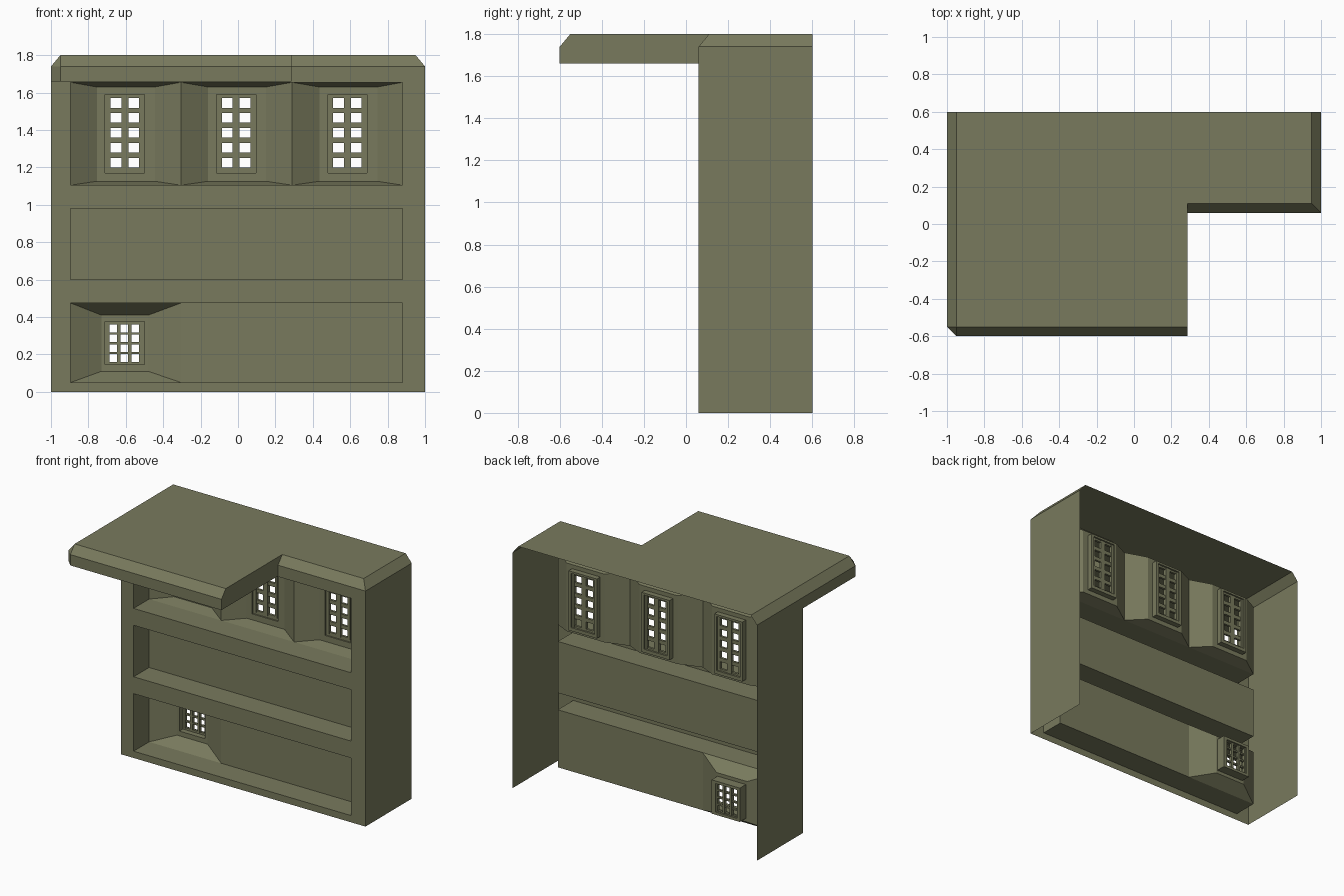
import bpy, bmesh

cube = bpy.data.objects.get("Cube")
if cube:
    bpy.data.objects.remove(cube, do_unlink=True)

stone = bpy.data.materials.new("olive_stone")
stone.use_nodes = True
stone.diffuse_color = (0.19, 0.195, 0.11, 1)
stone.node_tree.nodes["Principled BSDF"].inputs["Base Color"].default_value = stone.diffuse_color

# Main levels: wall face, recess back, window panel, open rear, eaves and roof
FACE, DEEP, PANEL, REAR = 0.06, 0.24, 0.33, 0.60
UNDER, EAVES, ROOF = 1.66, 1.74, 1.80
PITCH = 0.595


def finish(name, bm):
    bmesh.ops.remove_doubles(bm, verts=bm.verts, dist=0.0005)
    mesh = bpy.data.meshes.new(name)
    bm.to_mesh(mesh)
    bm.free()
    mesh.materials.append(stone)
    obj = bpy.data.objects.new(name, mesh)
    bpy.context.scene.collection.objects.link(obj)
    return obj


def face(bm, points):
    unique = list(dict.fromkeys(points))
    bm.faces.new([bm.verts.new(p) for p in unique])


def corners(rect, y):
    x0, x1, z0, z1 = rect
    return [(x0, y, z0), (x1, y, z0), (x1, y, z1), (x0, y, z1)]


def ring(bm, outer, y_outer, inner, y_inner):
    """Four faces joining two rectangles; flat, straight or flared."""
    a, b = corners(outer, y_outer), corners(inner, y_inner)
    for i in range(4):
        j = (i + 1) % 4
        points = [a[i], a[j], b[j], b[i]]
        if len(set(points)) > 2:
            face(bm, points)


def inset(rect, d):
    return (rect[0] + d, rect[1] - d, rect[2] + d, rect[3] - d)


def shift(rect, dx):
    return (rect[0] + dx, rect[1] + dx, rect[2], rect[3])


def box(bm, x0, x1, y0, y1, z0, z1):
    made = bmesh.ops.create_cube(bm, size=1)["verts"]
    for v in made:
        v.co = ((x0 + x1) / 2 + v.co.x * (x1 - x0),
                (y0 + y1) / 2 + v.co.y * (y1 - y0),
                (z0 + z1) / 2 + v.co.z * (z1 - z0))


def lattice(name, rect, cols, rows, pane, y0, y1):
    """Grid of crossing bars around evenly spaced square openings."""
    x0, x1, z0, z1 = rect
    dx, dz = (x1 - x0) / cols, (z1 - z0) / rows
    hx, hz = (dx - pane[0]) / 2, (dz - pane[1]) / 2
    bm = bmesh.new()
    for i in range(cols + 1):
        c = x0 + i * dx
        box(bm, max(c - hx, x0), min(c + hx, x1), y0, y1, z0, z1)
    for i in range(rows + 1):
        c = z0 + i * dz
        box(bm, x0, x1, y0 + 0.004, y1 - 0.004, max(c - hz, z0), min(c + hz, z1))
    finish(name, bm)


def casing(name, rect, opening, back, grid_y):
    """Sleeve pushed through the panel, stepping in to the grid."""
    bm = bmesh.new()
    lip = inset(rect, 0.01)
    ring(bm, rect, PANEL, lip, PANEL)
    ring(bm, lip, PANEL, lip, grid_y)
    ring(bm, lip, grid_y, opening, grid_y)
    ring(bm, opening, grid_y, opening, back)
    ring(bm, opening, back, rect, back)
    ring(bm, rect, back, rect, PANEL)
    finish(name, bm)


# Front wall: three bands, each with one long recess
openings = {"lower": (-0.895, 0.88, 0.05, 0.475),
            "middle": (-0.895, 0.88, 0.60, 0.98),
            "upper": (-0.895, 0.88, 1.105, 1.655)}
levels = [0, 0.54, 1.04, EAVES]
bm = bmesh.new()
for i, rect in enumerate(openings.values()):
    ring(bm, (-1, 1, levels[i], levels[i + 1]), FACE, rect, FACE)
    ring(bm, rect, FACE, rect, DEEP)
finish("front_wall", bm)

# Flat recess backs
bm = bmesh.new()
face(bm, corners(openings["middle"], DEEP))
face(bm, corners((-0.305, 0.88, 0.05, 0.475), DEEP))
finish("recess_backs", bm)

# Three tall windows in flared alcoves
cell = (-0.895, -0.305, 1.105, 1.655)
tall_panel = (-0.755, -0.445, 1.126, 1.63)
tall_case = (-0.72, -0.49, 1.16, 1.60)
tall_grid = (-0.70, -0.51, 1.185, 1.585)
edges = [-0.895, -0.305, 0.29, 0.88]
for i in range(3):
    dx = i * PITCH
    bm = bmesh.new()
    outer = (edges[i], edges[i + 1], cell[2], cell[3])
    panel, case, grid = (shift(r, dx) for r in (tall_panel, tall_case, tall_grid))
    ring(bm, outer, DEEP, panel, PANEL)
    ring(bm, panel, PANEL, case, PANEL)
    finish(f"upper_alcove_{i + 1}", bm)
    casing(f"upper_window_frame_{i + 1}", case, grid, 0.37, 0.34)
    lattice(f"upper_window_grid_{i + 1}", grid, 2, 5, (0.058, 0.052), 0.335, 0.36)

# Small window low on one side
low_panel = (-0.73, -0.48, 0.11, 0.41)
low_case = (-0.72, -0.49, 0.135, 0.385)
low_grid = (-0.697, -0.52, 0.155, 0.365)
bm = bmesh.new()
ring(bm, (-0.895, -0.305, 0.05, 0.475), DEEP, low_panel, PANEL)
ring(bm, low_panel, PANEL, low_case, PANEL)
finish("lower_alcove", bm)
casing("lower_window_frame", low_case, low_grid, 0.40, 0.37)
lattice("lower_window_grid", low_grid, 3, 4, (0.041, 0.041), 0.365, 0.39)

# Side walls
for name, x in (("right_side_wall", -1), ("left_side_wall", 1)):
    bm = bmesh.new()
    loop = [(x, FACE, 0), (x, REAR, 0), (x, REAR, EAVES), (x, FACE, EAVES)]
    face(bm, loop if x > 0 else loop[::-1])
    finish(name, bm)

# Roof with chamfered edge
STEP = 0.285
eaves = [(-1, REAR), (-1, -0.55), (-0.95, -0.6), (STEP, -0.6),
         (STEP, FACE), (1, FACE), (1, REAR)]
top = [(-0.95, REAR), (-0.95, -0.55), (-0.95, -0.55), (STEP, -0.55),
       (STEP, 0.11), (0.95, 0.11), (0.95, REAR)]
bm = bmesh.new()
for i in range(len(eaves) - 1):
    face(bm, [(*eaves[i], EAVES), (*eaves[i + 1], EAVES),
              (*top[i + 1], ROOF), (*top[i], ROOF)])
face(bm, [(*p, ROOF) for p in top])
finish("roof", bm)

# Overhang: fascia and underside
edge = [(-1, FACE)] + eaves[1:5]
bm = bmesh.new()
for a, b in zip(edge, edge[1:]):
    face(bm, [(*a, UNDER), (*b, UNDER), (*b, EAVES), (*a, EAVES)])
face(bm, [(*p, UNDER) for p in reversed(edge)])
finish("overhang", bm)
